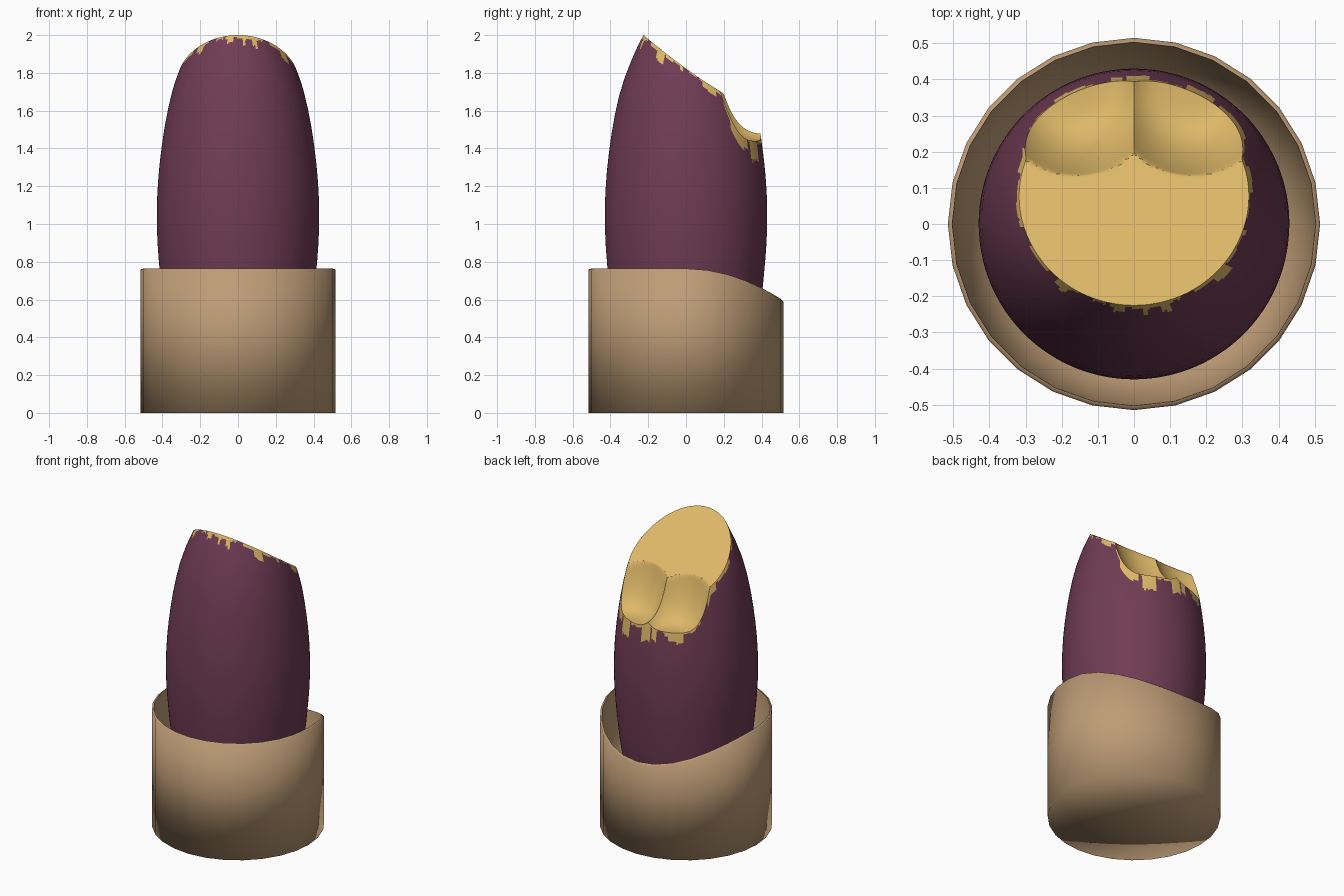
import bpy, bmesh, math, random
from math import sin, cos, pi, hypot

if "Cube" in bpy.data.objects:
    bpy.data.objects.remove(bpy.data.objects["Cube"])

random.seed(4)


def material(name, rgb):
    m = bpy.data.materials.new(name)
    m.diffuse_color = (*rgb, 1)
    m.use_nodes = True
    m.node_tree.nodes["Principled BSDF"].inputs["Base Color"].default_value = m.diffuse_color
    return m


tan = material("tan cup", (0.515, 0.333, 0.181))
plum = material("plum", (0.162, 0.045, 0.089))
gold = material("gold", (0.73, 0.479, 0.138))


def finish(bm, name, mats, angle):
    bmesh.ops.recalc_face_normals(bm, faces=bm.faces)
    me = bpy.data.meshes.new(name)
    bm.to_mesh(me)
    bm.free()
    ob = bpy.data.objects.new(name, me)
    bpy.context.collection.objects.link(ob)
    for m in mats:
        me.materials.append(m)
    bpy.ops.object.select_all(action='DESELECT')
    ob.select_set(True)
    bpy.context.view_layer.objects.active = ob
    bpy.ops.object.shade_smooth_by_angle(angle=math.radians(angle))
    return ob


def bridge(bm, a, b, index=lambda i: 0):
    n = len(a)
    for i in range(n):
        f = bm.faces.new((a[i], a[(i + 1) % n], b[(i + 1) % n], b[i]))
        f.material_index = index(i)


def fan(bm, ring, tip, mat=0):
    for i in range(len(ring)):
        bm.faces.new((ring[i], ring[(i + 1) % len(ring)], tip)).material_index = mat


# Cup: thin-walled, rim sinking toward the back
def rim_height(y):
    return 0.76 - 0.64 * max(y, 0) ** 2


bm = bmesh.new()
SIDES = 28
# (radius, height, whether the height follows the rim)
cup_profile = [(0.515, 0, 0), (0.515, 0, 1), (0.503, 0.004, 1),
               (0.485, 0.5, 0), (0.44, 0.38, 0), (0.36, 0.3, 0)]
rings = []
for r, z, follow in cup_profile:
    ring = []
    for i in range(SIDES):
        a = 2 * pi * i / SIDES
        x, y = r * cos(a), r * sin(a)
        ring.append(bm.verts.new((x, y, rim_height(y) + z if follow else z)))
    rings.append(ring)
for a, b in zip(rings, rings[1:]):
    bridge(bm, a, b)
fan(bm, rings[0], bm.verts.new((0, 0, 0)))
fan(bm, rings[-1], bm.verts.new((0, 0, 0.28)))
finish(bm, "cup", [tan], 100)

# Bullet: turned body, slanted top with two scooped bites
body_profile = [(0.25, 0.33), (0.5, 0.385), (0.76, 0.415), (0.9, 0.426), (1.05, 0.43),
                (1.2, 0.425), (1.4, 0.405), (1.6, 0.372), (1.72, 0.343),
                (1.88, 0.283), (2.0, 0.225), (2.1, 0.16)]


def body_radius(z):
    # smooth cubic interpolation of the profile
    p = body_profile
    k = max(1, min(len(p) - 3, next((i for i in range(len(p) - 1) if z <= p[i + 1][0]), len(p) - 2)))
    pts = p[k - 1:k + 3]
    total = 0
    for i, (zi, ri) in enumerate(pts):
        w = ri
        for j, (zj, _) in enumerate(pts):
            if i != j:
                w *= (z - zj) / (zi - zj)
        total += w
    return total


def top_height(x, y):
    slant = 1.823 - 0.72 * y + 0.3 * y * y
    bite = 1.44 + 0.25 * (hypot(abs(x) - 0.16, y - 0.40) / 0.256) ** 4
    return min(slant, bite)


def rim_point(a):
    lo, hi = 1.2, 2.05
    for _ in range(30):
        z = (lo + hi) / 2
        r = body_radius(z)
        if z < top_height(r * cos(a), r * sin(a)):
            lo = z
        else:
            hi = z
    return lo


N, DRIP_ROWS, DRIP_STEP, LOW_ROWS, TOP_ROWS = 240, 14, 0.009, 16, 36
angles = [2 * pi * i / N for i in range(N)]
rim_z = [rim_point(a) for a in angles]

# Ragged gold edge: depth of each drip in degrees, plus random steps
drips = [(62, 6, 0.09), (88, 5, 0.10), (96, 3, 0.07), (115, 7, 0.05), (20, 6, 0.035),
         (-30, 5, 0.04), (-70, 3, 0.04), (-83, 2, 0.03), (-100, 4, 0.03), (-140, 5, 0.03),
         (150, 6, 0.04), (45, 8, 0.05)]
depth, step = [], 0.01
for a in angles:
    d = math.degrees(a)
    if random.random() < 0.4:
        step = random.uniform(0, 0.025)
    extra = max([v for c, w, v in drips if abs((d - c + 180) % 360 - 180) < w] or [0])
    depth.append(step + extra)

bm = bmesh.new()
rings = []
for k in range(DRIP_ROWS + LOW_ROWS + 1):
    ring = []
    for a, zr in zip(angles, rim_z):
        z = zr - DRIP_STEP * min(k, DRIP_ROWS)
        if k > DRIP_ROWS:
            z += (0.28 - z) * (k - DRIP_ROWS) / LOW_ROWS
        r = body_radius(z)
        ring.append(bm.verts.new((r * cos(a), r * sin(a), z)))
    rings.append(ring)
for k in range(len(rings) - 1):
    bridge(bm, rings[k], rings[k + 1],
           lambda i: 1 if k < DRIP_ROWS and (k + 0.5) * DRIP_STEP < depth[i] else 0)
fan(bm, rings[-1], bm.verts.new((0, 0, 0.28)))

# Gold cut face, draped over the slant and bites
cy = 0.12
outer = rings[0]
for k in range(1, TOP_ROWS):
    t = 1 - k / TOP_ROWS
    ring = []
    for v in rings[0]:
        x, y = v.co.x * t, cy + (v.co.y - cy) * t
        ring.append(bm.verts.new((x, y, top_height(x, y))))
    bridge(bm, outer, ring, lambda i: 1)
    outer = ring
fan(bm, outer, bm.verts.new((0, cy, top_height(0, cy))), 1)
finish(bm, "bullet", [plum, gold], 35)
